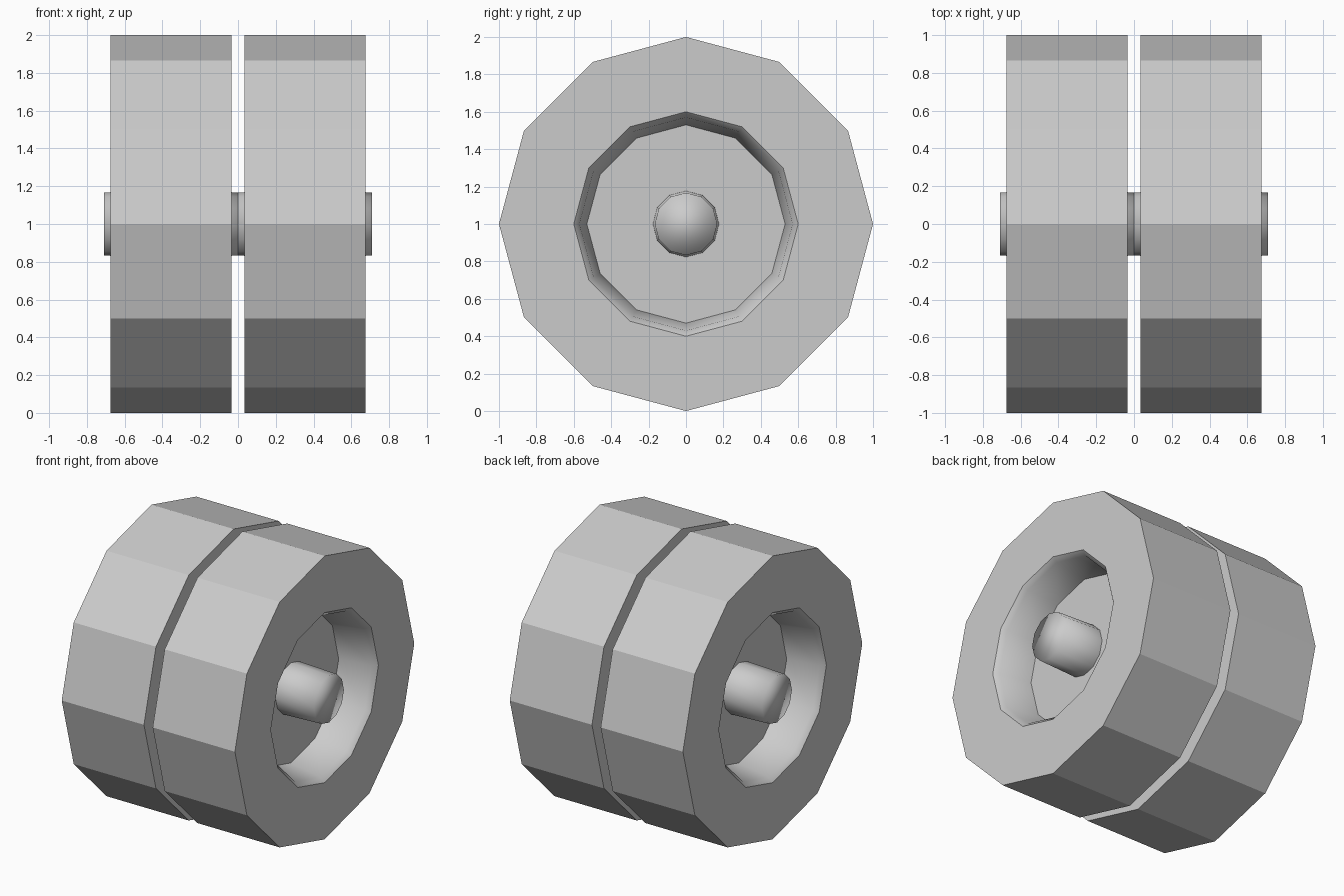
import bpy, bmesh
from math import sin, cos, pi

if "Cube" in bpy.data.objects:
    bpy.data.objects.remove(bpy.data.objects["Cube"])

SIDES = 12
AXLE_Z = 1.0


def lathe(name, half, x0, smooth_bands):
    """Spin a half profile of (x, radius) points, mirrored in x, around the axle."""
    n = len(half)
    profile = half + [(-x, r) for x, r in reversed(half)]
    bm = bmesh.new()
    rings = []
    for x, r in profile:
        rings.append([bm.verts.new((x, r * sin(2 * pi * i / SIDES), r * cos(2 * pi * i / SIDES)))
                      for i in range(SIDES)])
    for b in range(len(rings) - 1):
        mirrored = min(b, 2 * n - 2 - b)
        for i in range(SIDES):
            j = (i + 1) % SIDES
            f = bm.faces.new((rings[b][i], rings[b][j], rings[b + 1][j], rings[b + 1][i]))
            f.smooth = mirrored in smooth_bands
    # end caps
    for ring in (rings[0], rings[-1]):
        f = bm.faces.new(ring)
        f.smooth = -1 in smooth_bands
    bmesh.ops.recalc_face_normals(bm, faces=bm.faces[:])
    mesh = bpy.data.meshes.new(name)
    bm.to_mesh(mesh)
    bm.free()
    obj = bpy.data.objects.new(name, mesh)
    obj.location = (x0, 0, AXLE_Z)
    bpy.context.collection.objects.link(obj)
    return obj


# Wheel: web disc, tapered recess wall, chamfered lip, side face and flat tread
wheel_profile = [(0.06, 0.53), (0.29, 0.57), (0.321, 0.6), (0.321, 1.0)]
# Hub: slightly tapered stub sticking out on both sides
hub_profile = [(0.355, 0.167), (0.06, 0.177)]

for side, x0 in (("left", -0.355), ("right", 0.355)):
    lathe(side + "_wheel", wheel_profile, x0, {0, 1})
    lathe(side + "_hub", hub_profile, x0, {-1, 0, 1})
